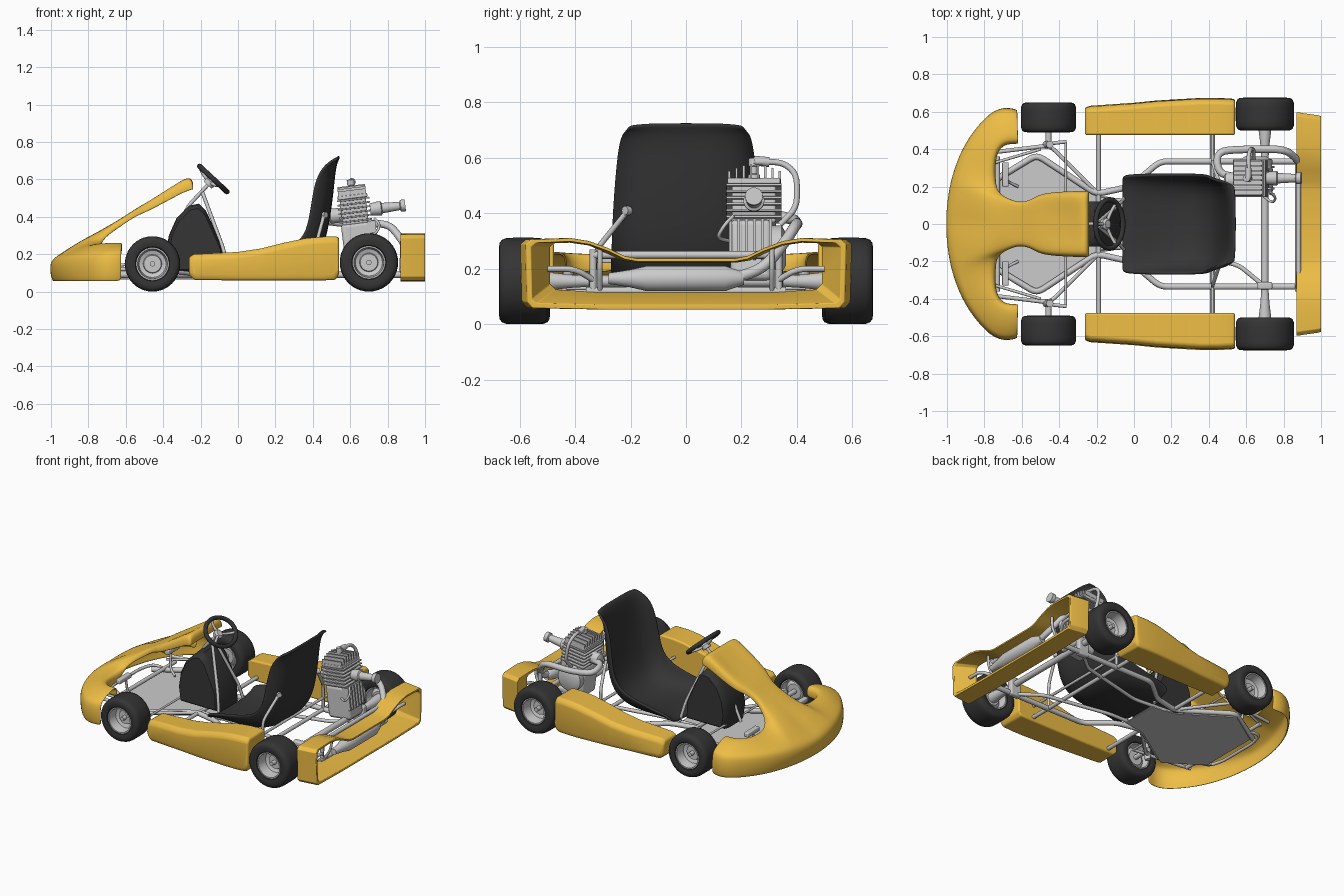
import bpy, bmesh, math
from mathutils import Vector, Matrix

if "Cube" in bpy.data.objects:
    bpy.data.objects.remove(bpy.data.objects["Cube"])

def material(name, col):
    m = bpy.data.materials.new(name)
    m.diffuse_color = (*col, 1)
    m.use_nodes = True
    m.node_tree.nodes["Principled BSDF"].inputs["Base Color"].default_value = m.diffuse_color
    return m

YELLOW = material("yellow", (0.85, 0.51, 0.06))
BLACK = material("black", (0.035, 0.035, 0.035))

def finish(name, bm, mat=None, bevel=0, solid=0, sub=0, angle=35):
    bmesh.ops.remove_doubles(bm, verts=bm.verts, dist=1e-5)
    bmesh.ops.recalc_face_normals(bm, faces=bm.faces)
    me = bpy.data.meshes.new(name)
    bm.to_mesh(me)
    bm.free()
    me.polygons.foreach_set("use_smooth", [True] * len(me.polygons))
    if not sub:
        me.set_sharp_from_angle(angle=math.radians(angle))
    ob = bpy.data.objects.new(name, me)
    bpy.context.collection.objects.link(ob)
    if mat:
        me.materials.append(mat)
    if solid:
        m = ob.modifiers.new("solid", 'SOLIDIFY')
        m.thickness, m.offset = solid, 0
    if bevel:
        m = ob.modifiers.new("bevel", 'BEVEL')
        m.width, m.segments = bevel, 3
    if sub:
        ob.modifiers.new("sub", 'SUBSURF').levels = sub
        ob.modifiers["sub"].render_levels = sub
    return ob

def loft(name, rings, wrap=False, caps=True, closed=True, **kw):
    bm = bmesh.new()
    vs = [[bm.verts.new(p) for p in r] for r in rings]
    n = len(rings[0])
    for i in range(len(vs) - (0 if wrap else 1)):
        a, b = vs[i], vs[(i + 1) % len(vs)]
        for j in range(n if closed else n - 1):
            k = (j + 1) % n
            bm.faces.new((a[j], a[k], b[k], b[j]))
    if caps and closed and not wrap:
        bm.faces.new(vs[0])
        bm.faces.new(vs[-1])
    return finish(name, bm, **kw)

def lathe(name, prof, c, axis=(0, 1, 0), n=32, wrap=False, **kw):
    q = Vector(axis).to_track_quat('Z', 'Y')
    rings = [[Vector(c) + q @ Vector((r * math.cos(t), r * math.sin(t), a))
              for t in (2 * math.pi * i / n for i in range(n))] for r, a in prof]
    return loft(name, rings, wrap=wrap, **kw)

def tube(name, pts, r=0.015, mat=None, cyclic=False, bend=0.04, n=10):
    pts, path = [Vector(p) for p in pts], []
    for i, p in enumerate(pts):
        if cyclic or i in (0, len(pts) - 1):
            path.append(p)
            continue
        u, w = pts[i - 1] - p, pts[i + 1] - p
        a = p + u.normalized() * min(bend, u.length * .45)
        b = p + w.normalized() * min(bend, w.length * .45)
        path += [a * (1 - t) ** 2 + p * 2 * t * (1 - t) + b * t * t for t in (0, .25, .5, .75, 1)]
    rings, nrm = [], None
    for i, p in enumerate(path):
        if cyclic:
            d = path[(i + 1) % len(path)] - path[i - 1]
        else:
            d = path[min(i + 1, len(path) - 1)] - path[max(i - 1, 0)]
        d.normalize()
        nrm = d.orthogonal() if nrm is None else nrm - d * nrm.dot(d)
        nrm.normalize()
        o = d.cross(nrm)
        rings.append([p + r * (nrm * math.cos(t) + o * math.sin(t)) for t in (2 * math.pi * k / n for k in range(n))])
    return loft(name, rings, wrap=cyclic, mat=mat, angle=50)

def both(name, pts, r=0.015, **kw):
    for side, s in (("left", 1), ("right", -1)):
        tube(f"{side}_{name}", [(x, y * s, z) for x, y, z in pts], r, **kw)

def box(name, x0, x1, y0, y1, z0, z1, **kw):
    return loft(name, [[(x, y0, z0), (x, y1, z0), (x, y1, z1), (x, y0, z1)] for x in (x0, x1)], **kw)

# Wheels: tyre, dished rim and hub
for end, x, y, R, h in (("front", -.457, .57, .148, .08), ("rear", .7, .587, .156, .088)):
    for side, s in (("left", 1), ("right", -1)):
        half = [(.084, .75 * h), (.092, .93 * h), (.75 * R, h), (.88 * R, .97 * h), (.95 * R, .88 * h), (.99 * R, .7 * h), (R, .4 * h)]
        tyre = half + [(r, -a) for r, a in reversed(half)]
        c, ax = (x, y * s, R), (0, s, 0)
        lathe(f"{end}_{side}_tyre", tyre, c, ax, 40, wrap=True, mat=BLACK)
        rim = [(.088, .8 * h), (.088, .88 * h), (.08, .88 * h), (.072, .1 * h), (.05, 0), (.046, .12 * h), (.014, .12 * h),
               (.014, .55 * h), (0, .55 * h), (0, -.5 * h), (.05, -.5 * h), (.07, -.3 * h), (.08, -.85 * h), (.088, -.85 * h)]
        lathe(f"{end}_{side}_rim", rim, c, ax, 32, wrap=True)

# Rear axle, hubs and bearing blocks
tube("rear_axle", [(.7, -.56, .155), (.7, .56, .155)], .02, n=16)
for s in (1, -1):
    lathe("axle_hub", [(.021, -.05), (.024, 0), (.036, .1), (.036, .13)], (.7, s * .42, .155), (0, s, 0), 20)
    box("axle_bearing", .66, .74, s * .33 - .02, s * .33 + .02, .07, .2, bevel=.01)

# Side pods
pod = [(-.262, .622, .09, .185), (-.235, .632, .062, .2), (0, .648, .06, .212), (.12, .66, .06, .23), (.25, .668, .06, .262),
       (.36, .674, .06, .285), (.44, .674, .06, .293), (.52, .671, .062, .295), (.54, .668, .09, .29)]
for side, s in (("left", 1), ("right", -1)):
    loft(f"{side}_side_pod", [[(x, s * .476, z0), (x, s * (y - .012), z0), (x, s * y, z0 + .03), (x, s * (y - .005), z1 - .025), (x, s * (y - .025), z1), (x, s * .476, z1)]
         for x, y, z0, z1 in pod], mat=YELLOW, bevel=.01)

# Nose cone: crescent wings with the front panel grown from its centre
inner = [(-.73, 0, .325), (-.73, .065, .325), (-.725, .125, .32), (-.725, .15, .305), (-.73, .165, .275), (-.745, .24, .255),
         (-.745, .34, .255), (-.725, .4, .258), (-.69, .427, .26), (-.655, .432, .26), (-.618, .432, .26)]
outer = [(-1.002, 0), (-1, .08), (-.988, .17), (-.978, .22), (-.962, .28), (-.93, .37), (-.875, .47), (-.8, .56), (-.745, .605), (-.685, .622), (-.622, .608)]
panel = [(-.66, .127, .365, .04), (-.61, .112, .395, .035), (-.55, .125, .435, .035), (-.5, .16, .465, .045), (-.4, .17, .53, .06),
         (-.3, .174, .595, .07), (-.265, .174, .607, .07), (-.246, .174, .595, .05), (-.242, .168, .545, 0)]
bm = bmesh.new()
grid = {}
for k in range(-10, 11):
    s, i = (1 if k >= 0 else -1), abs(k)
    I, O = inner[i], outer[i]
    e, zs = 1 + 1.3 * i / 10, .16 + .035 * i / 10
    col = [(f, I[2] + (zs - I[2]) * f ** e) for f in (0, .3, .6, .82, .96)]
    col += [(1, .135), (.98, .085), (.94, .055)]
    if i > 3:
        grid[k, -1] = bm.verts.new((I[0], s * I[1], I[2] - .07 * (i > 4)))
    for j, (f, z) in enumerate(col):
        grid[k, j] = bm.verts.new((I[0] + (O[0] - I[0]) * f, s * (I[1] + (O[1] - I[1]) * f), z))
    if i <= 4:
        for j, (x, w, z, d) in enumerate(panel):
            fy, fd = ((0, 0), (.4, 0), (.82, 0), (.97, .2), (1, 1))[i]
            dip = .012 * (j in (4, 5) and i < 2)
            grid[k, 100 + j] = bm.verts.new((x, s * w * fy, z - d * fd - dip))
for k in range(-10, 10):
    centre = -4 <= k < 4
    rows = list(range(108, 99, -1)) if centre else [-1]
    rows += list(range(8))
    for a, b in zip(rows, rows[1:]):
        bm.faces.new((grid[k, a], grid[k + 1, a], grid[k + 1, b], grid[k, b]))
finish("nose_cone", bm, mat=YELLOW, solid=.01, sub=2)

# Rear bumper: ring with a dipped top rail, its opening flaring out to a thin rear lip
ho = [(.0, .237), (.18, .237), (.23, .247), (.29, .275), (.36, .3), (.43, .311), (.575, .306), (.595, .288), (.59, .08), (.57, .058), (.3, .053)]
hr = [(.0, .225), (.18, .225), (.232, .235), (.287, .262), (.358, .287), (.43, .298), (.56, .293), (.578, .277), (.574, .09), (.556, .076), (.3, .07)]
hi = [(.0, .222), (.18, .222), (.23, .23), (.285, .255), (.35, .284), (.42, .294), (.475, .292), (.49, .28), (.49, .145), (.47, .125), (.3, .115)]
def ring(half, x, k):
    full = half + [(-y, z) for y, z in reversed(half[1:])]
    return [(x, y * k, z) for y, z in full]
loft("rear_bumper", [ring(ho, .868, 1.005), ring(ho, .99, .975), ring(ho, 1, .968), ring(hr, 1, .968), ring(hi, .885, 1), ring(hi, .868, 1)],
     wrap=True, mat=YELLOW, bevel=.003)

# Seat: bucket shell, (centre x, z, edge x, z, half width) per row
seat = [(-.062, .1, -.06, .14, .25), (-.04, .118, -.04, .17, .262), (.1, .1, .12, .2, .265), (.3, .095, .28, .235, .265),
        (.42, .16, .36, .3, .262), (.47, .3, .385, .42, .258), (.5, .5, .405, .56, .247), (.512, .64, .435, .645, .237),
        (.525, .7, .49, .695, .226), (.542, .725, .537, .712, .2)]
across = [(0, 0), (.35, .03), (.65, .13), (.87, .42), (.98, .85), (1, 1)]
cols = [(-v, b) for v, b in reversed(across[1:])] + across
loft("seat", [[(xc + (xe - xc) * b, w * v, zc + (ze - zc) * b) for v, b in cols] for xc, zc, xe, ze, w in seat],
     closed=False, mat=BLACK, solid=.018, sub=2)
both("seat_strut", [(.42, .33, .09), (.42, .33, .26), (.46, .21, .41)], .01)
for s in (1, -1):
    lathe("seat_bolt", [(.016, -.015), (.016, .015)], (.46, s * .21, .41), (1, s, 0), n=16)

# Fuel tank between the legs
tank = [(-.37, .1), (-.385, .2), (-.37, .3), (-.33, .39), (-.26, .46), (-.21, .47), (-.17, .43), (-.11, .3), (-.075, .22), (-.07, .1)]
loft("fuel_tank", [[(-.23 + (x + .23) * k, y, .26 + (z - .26) * k) for x, z in tank]
     for y, k in ((-.12, .88), (-.1, .97), (-.06, 1), (.06, 1), (.1, .97), (.12, .88))], mat=BLACK, angle=45)

# Steering wheel, column and its supports
C, U, N = Vector((-.132, 0, .602)), Vector((.73, 0, -.68)), Vector((.68, 0, .73))
V = Vector((0, 1, 0))
def on_wheel(t, k=1):
    return C + U * (.1 * k * math.cos(t)) + V * (.13 * k * math.sin(t))
tube("steering_wheel", [on_wheel(2 * math.pi * i / 36) for i in range(36)], .014, BLACK, cyclic=True)
for t in (math.pi, math.pi / 3, -math.pi / 3):
    tube("steering_spoke", [C - N * .025, on_wheel(t, .55) - N * .02, on_wheel(t)], .009)
lathe("steering_hub", [(.028, -.045), (.032, -.02), (.02, -.01)], C, N, 20)
tube("steering_column", [C - N * .03, C - N * .2, (-.42, 0, .13)], .01)
both("column_support", [(-.19, .012, .53), (-.075, .11, .22), (-.05, .14, .09)], .01)

# Chassis rails, cross tubes and bumper mounts
both("main_rail", [(-.8, .2, .09), (-.52, .37, .09), (-.2, .16, .09), (-.02, .2, .09), (.14, .335, .09), (.88, .335, .09)], .017)
both("front_rail", [(-.78, .38, .12), (-.45, .42, .12), (-.2, .17, .09)], .011)
both("inner_rail", [(-.2, .13, .085), (.1, .12, .075), (.56, .22, .085), (.7, .335, .09)], .012)
both("bumper_upright", [(.875, .335, .08), (.88, .335, .27)], .013)
both("bumper_brace", [(.88, .31, .12), (.93, .31, .2), (.93, .31, .28)], .009)
both("bumper_hanger", [(.88, .335, .16), (.92, .4, .2), (.92, .5, .2)], .011)
both("nose_bar", [(-.7, .25, .09), (-.82, .25, .1), (-.85, .15, .1), (-.85, 0, .1)], .01)
for name, x, y, z, r in (("front_pod_bar", -.19, .5, .09, .013), ("rear_pod_bar", .42, .5, .09, .013), ("upper_pod_bar", .42, .5, .17, .009),
                         ("rear_cross_tube", .875, .36, .12, .015), ("upper_rear_tube", .88, .335, .25, .014), ("front_cross_tube", -.73, .36, .1, .013)):
    tube(name, [(x, -y, z), (x, y, z)], r)
half_pan = [(-.77, .21), (-.53, .37), (-.2, .155), (-.04, .13)]
pan = half_pan + [(x, -y) for x, y in reversed(half_pan)]
loft("floor_pan", [[(x, y, z) for x, y in pan] for z in (.066, .073)])

# Front steering gear and pedals
both("stub_axle", [(-.457, .4, .148), (-.457, .56, .148)], .016)
both("kingpin", [(-.47, .425, .09), (-.45, .425, .2)], .02)
both("steering_arm", [(-.455, .43, .13), (-.36, .44, .13)], .01)
tube("tie_rod", [(-.365, -.435, .13), (-.365, .435, .13)], .007)
both("front_stay", [(-.77, .32, .12), (-.5, .4, .16)], .008)
both("pedal_arm", [(-.62, .2, .09), (-.68, .23, .12), (-.685, .25, .24)], .008)
for s in (1, -1):
    box("pedal", -.705, -.67, s * .265 - .065, s * .265 + .065, .22, .25, bevel=.006)

# Engine: crankcase, finned cylinder, head, plug, intake, leaning slightly forward
parts = [box("crankcase", .55, .72, .16, .31, .15, .37, bevel=.02)]
parts += [box("crankcase_fin", .69, .735, .155 + i * .029, .166 + i * .029, .22, .37) for i in range(6)]
parts += [lathe("clutch_cover", [(.085, -.02), (.085, .02), (.06, .035), (0, .035)], (.64, .325, .27), n=28)]
parts += [box("cylinder", .56, .7, .165, .325, .36, .51, bevel=.01)]
parts += [box("cylinder_fin", .545, .72, .145, .345, .375 + i * .023, .384 + i * .023, bevel=.002) for i in range(6)]
parts += [box("cylinder_head", .55, .71, .15, .34, .5, .52, bevel=.004)]
parts += [box("head_fin", .555, .705, .152 + i * .026, .16 + i * .026, .515, .57 - .002 * (i - 3.5) ** 2) for i in range(8)]
parts += [lathe("spark_plug", [(.022, 0), (.022, .03), (.012, .035), (.012, .06), (.02, .062), (.02, .09), (0, .095)], (.63, .245, .51), (0, 0, 1), 14),
          lathe("intake_cone", [(.032, 0), (.038, .04), (.038, .06), (.028, .065), (.022, .16), (.032, .165), (.032, .19), (0, .19)], (.715, .245, .43), (1, 0, 0), 20),
          lathe("starter_boss", [(.04, 0), (.04, .06), (.025, .07), (0, .07)], (.56, .235, .42), (-1, 0, 0), 18)]
pivot = Matrix.Translation((.64, .25, .36))
for p in parts:
    p.matrix_world = pivot @ Matrix.Rotation(math.radians(-7), 4, 'Y') @ pivot.inverted()
tube("breather_hose", [(.62, .25, .585), (.61, .35, .585), (.62, .4, .54), (.64, .4, .42), (.64, .34, .36)], .011)
tube("plug_lead", [(.61, .245, .59), (.61, .3, .585)], .018)
tube("fuel_line", [(.73, .17, .39), (.76, .14, .36), (.74, .11, .31), (.68, .16, .3)], .007)

# Exhaust: header loops round to a silencer inside the bumper
tube("exhaust_header", [(.55, .25, .4), (.45, .27, .4), (.44, .39, .38), (.6, .4, .36), (.8, .4, .365), (.86, .36, .3), (.92, .28, .2), (.925, .17, .165)],
     .02, bend=.07, n=14)
lathe("exhaust_silencer", [(.02, -.28), (.024, -.25), (.032, -.2), (.046, -.14), (.046, .14), (.022, .21)], (.925, 0, .165), n=24)
